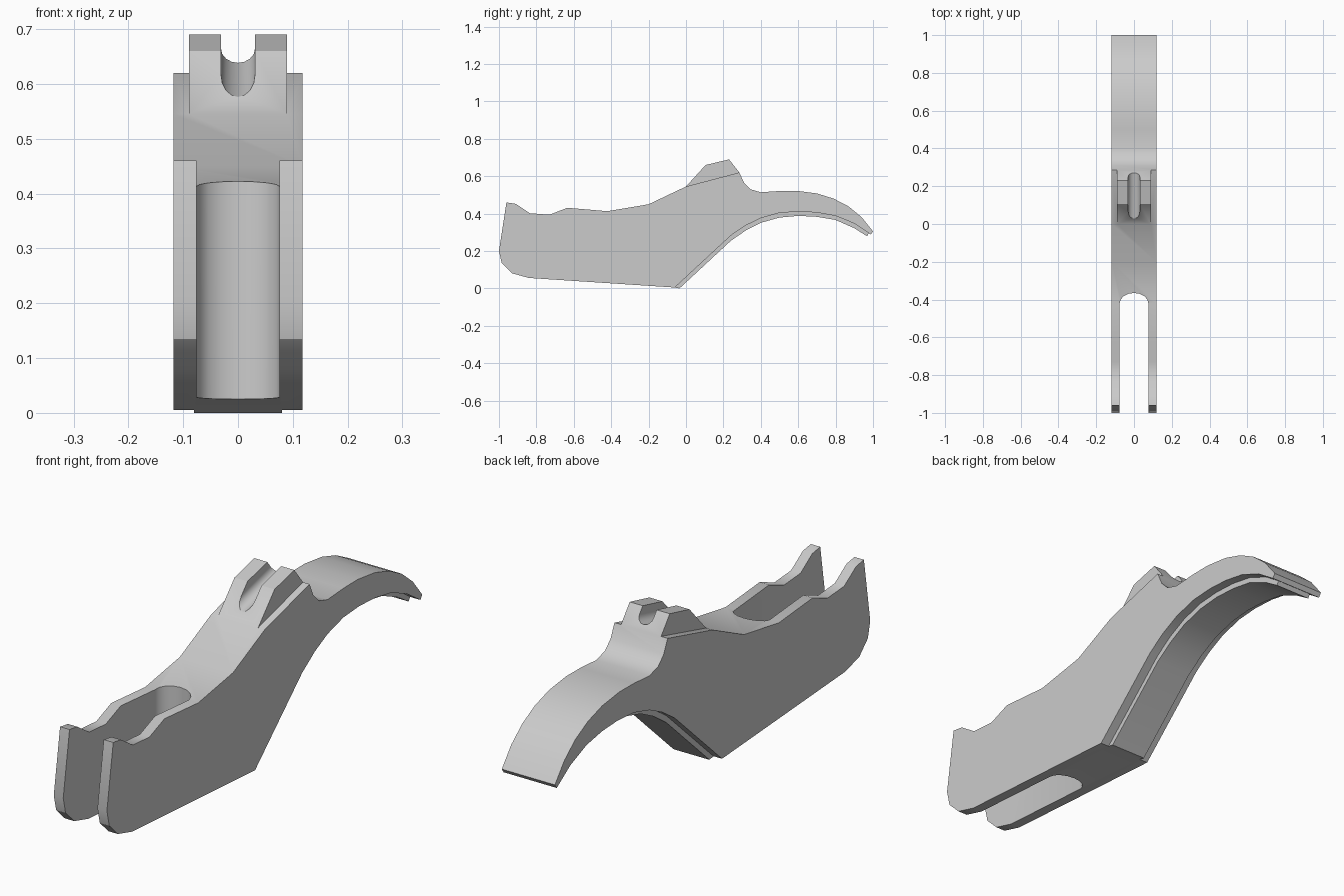
import bpy, bmesh, math

if "Cube" in bpy.data.objects:
    bpy.data.objects.remove(bpy.data.objects["Cube"])


def prism(name, ends):
    """Closed solid between two matching loops of 3D points."""
    bm = bmesh.new()
    a, b = [[bm.verts.new(p) for p in loop] for loop in ends]
    bm.faces.new(a)
    bm.faces.new(b)
    for i in range(len(a)):
        j = (i + 1) % len(a)
        bm.faces.new((a[i], a[j], b[j], b[i]))
    bmesh.ops.recalc_face_normals(bm, faces=bm.faces)
    me = bpy.data.meshes.new(name)
    bm.to_mesh(me)
    bm.free()
    ob = bpy.data.objects.new(name, me)
    bpy.context.collection.objects.link(ob)
    return ob


def side_profile(name, pts, half):
    return prism(name, [[(x, y, z) for y, z in pts] for x in (-half, half)])


def combine(target, tool, operation):
    mod = target.modifiers.new(tool.name, 'BOOLEAN')
    mod.operation = operation
    mod.solver = 'EXACT'
    mod.object = tool
    bpy.context.view_layer.objects.active = target
    bpy.ops.object.modifier_apply(modifier=mod.name)
    bpy.data.objects.remove(tool)


# Lever body: full-width side outline
top = [(-1, .2), (-.96, .46), (-.91, .452), (-.835, .402), (-.73, .394), (-.635, .431),
       (-.42, .413), (-.2, .45), (0, .545), (.285, .62), (.31, .565), (.345, .53),
       (.40, .514), (.5, .521), (.59, .522), (.7, .508), (.79, .48), (.87, .438),
       (.94, .38), (1, .305)]
under = [(.988, .288), (.9, .347), (.8, .388), (.7, .406), (.6, .411), (.5, .404),
         (.4, .376), (.32, .337), (.24, .283), (-.06, .005)]
heel = [(-.84, .056), (-.93, .081), (-.985, .135)]
body = side_profile("lever_body", top + under + heel, .118)

# Raised rib along the underside of the arm
rib_low = [(-.035, 0), (.24, .255), (.32, .31), (.4, .351), (.5, .379), (.6, .388),
           (.7, .383), (.8, .366), (.9, .322), (.968, .279)]
rib_top = [(.98, .30), (.9, .37), (.8, .41), (.7, .43), (.6, .435), (.5, .43),
           (.4, .40), (.32, .36), (.22, .30), (-.06, .03)]
rib = side_profile("rib", rib_low + rib_top + [(-.06, .005)], .08)
combine(body, rib, 'UNION')

# Narrower sight hump on top, with an inclined round-bottomed groove
hump = side_profile("hump", [(0, .545), (.105, .66), (.23, .69), (.285, .62),
                             (.27, .57), (.02, .5)], .089)
r = .031
arc = [(r * math.cos(t), r + r * math.sin(t))
       for t in (math.pi * (1 + i / 8) for i in range(9))]
section = arc + [(r, .3), (-r, .3)]
groove = prism("groove", [[(x, y, .569 + .257 * y + z) for x, z in section]
                          for y in (-.1, .5)])
combine(hump, groove, 'DIFFERENCE')
combine(body, hump, 'UNION')

# Round-ended slot that splits the front into two cheeks
w = .076
plan = [(w, -1.2)] + [(w * math.cos(t), -.42 + .055 * math.sin(t))
                      for t in (math.pi * i / 8 for i in range(9))] + [(-w, -1.2)]
slot = prism("slot", [[(x, y, z) for x, y in plan] for z in (-.2, 1)])
combine(body, slot, 'DIFFERENCE')

body.select_set(True)
bpy.context.view_layer.objects.active = body
bpy.ops.object.shade_smooth_by_angle(angle=math.radians(30))
